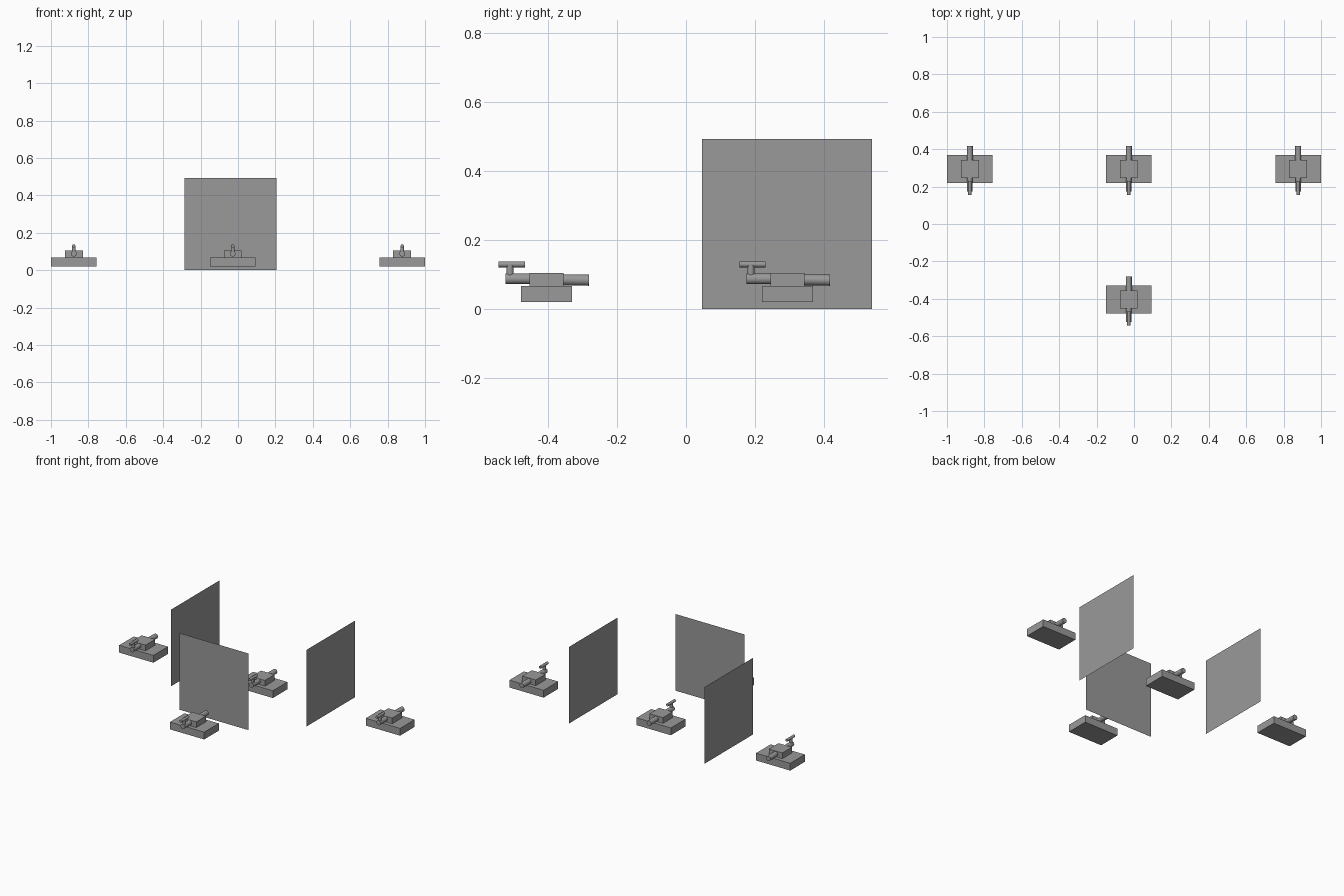
import bpy
import math
from mathutils import Vector

cube = bpy.data.objects.get("Cube")
if cube:
    bpy.data.objects.remove(cube, do_unlink=True)

# One plain grey for everything
grey = bpy.data.materials.new("mid grey")
grey.use_nodes = True
colour = (0.32, 0.32, 0.32, 1)
grey.diffuse_color = colour
grey.node_tree.nodes["Principled BSDF"].inputs["Base Color"].default_value = colour


def finish(name, size=None):
    obj = bpy.context.object
    obj.name = name
    if size:
        obj.scale = size
        bpy.ops.object.transform_apply(location=False, rotation=False, scale=True)
    obj.data.materials.append(grey)
    return obj


def box(name, centre, size):
    bpy.ops.mesh.primitive_cube_add(size=1, location=centre)
    return finish(name, size)


def rod(name, start, end, radius, end_radius=None):
    a, b = Vector(start), Vector(end)
    bpy.ops.mesh.primitive_cone_add(
        vertices=24, radius1=radius, radius2=end_radius or radius,
        depth=(b - a).length, location=(a + b) / 2,
        rotation=(b - a).to_track_quat("Z", "Y").to_euler())
    obj = finish(name)
    bpy.ops.object.shade_smooth_by_angle(angle=math.radians(40))
    return obj


def panel(name, centre, rotation):
    bpy.ops.mesh.primitive_plane_add(size=0.493, location=centre, rotation=rotation)
    return finish(name)


def device(label, x, y):
    # Slab and body block
    box(label + "_base", (x, y, 0.044), (0.244, 0.148, 0.047))
    box(label + "_body", (x, y, 0.086), (0.096, 0.098, 0.037))
    # Rear and front barrels
    rod(label + "_rear_barrel", (x, y + 0.045, 0.0855), (x, y + 0.123, 0.084), 0.016)
    rod(label + "_front_barrel", (x, y - 0.045, 0.088), (x, y - 0.119, 0.088), 0.0155)
    # Post carrying a small top tube
    rod(label + "_post", (x, y - 0.106, 0.09), (x, y - 0.106, 0.13), 0.01)
    rod(label + "_top_tube", (x, y - 0.139, 0.13), (x, y - 0.063, 0.13), 0.0085)


# Four devices
for label, x, y in (("right_device", -0.878, 0.294),
                    ("middle_device", -0.028, 0.294),
                    ("left_device", 0.878, 0.294),
                    ("front_device", -0.028, -0.404)):
    device(label, x, y)

# Three upright square sheets
quarter = math.pi / 2
panel("front_panel", (-0.04, -0.188, 0.2465), (quarter, 0, 0))
panel("right_panel", (-0.511, 0.293, 0.2465), (quarter, 0, quarter))
panel("left_panel", (0.455, 0.293, 0.2465), (quarter, 0, quarter))
